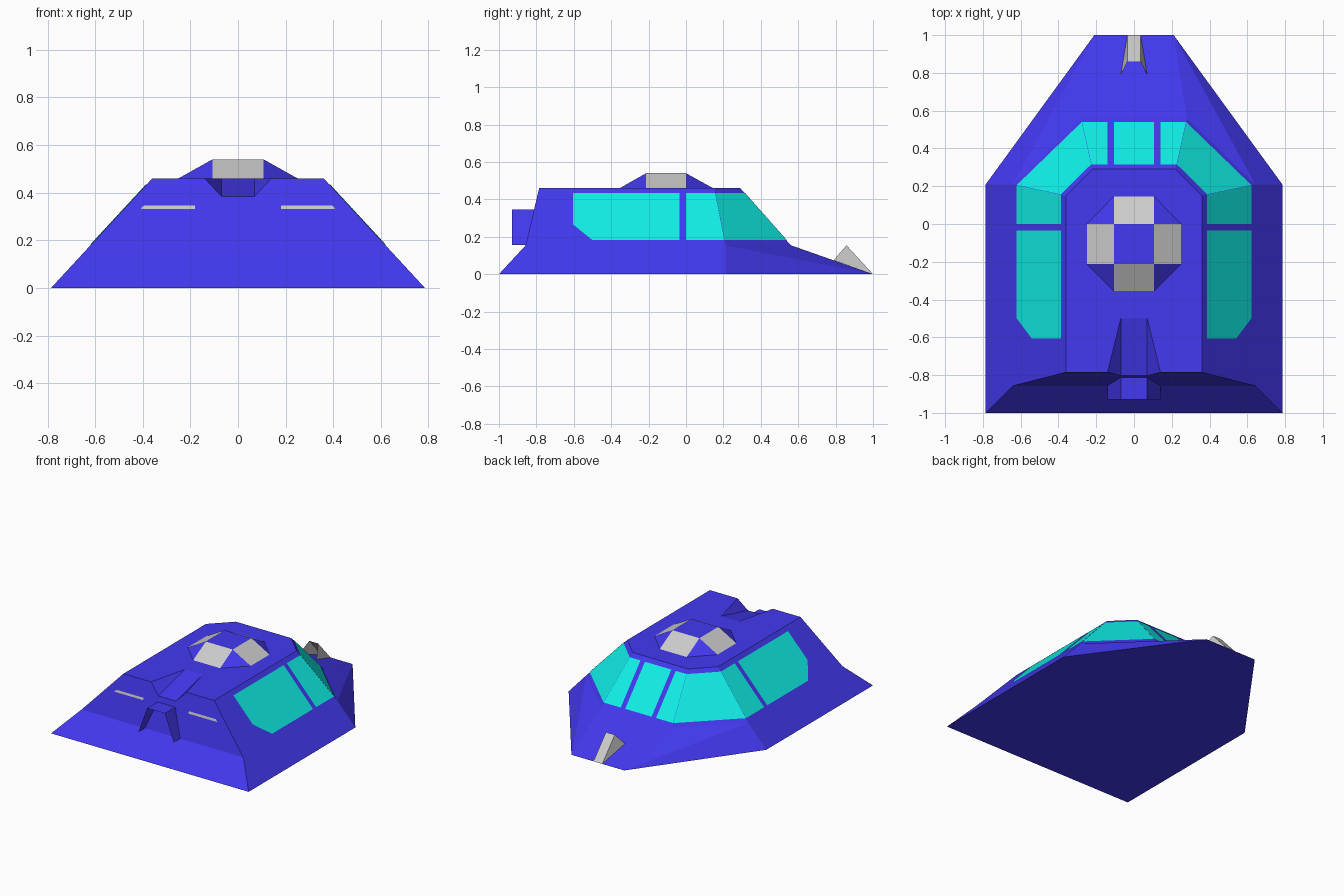
import bpy, bmesh
from mathutils import Vector

if "Cube" in bpy.data.objects:
    bpy.data.objects.remove(bpy.data.objects["Cube"])


def material(name, color):
    m = bpy.data.materials.new(name)
    m.diffuse_color = color
    m.use_nodes = True
    m.node_tree.nodes["Principled BSDF"].inputs["Base Color"].default_value = m.diffuse_color
    return m


BLUE = material("blue_paint", (0.056, 0.04, 0.87, 1))
CYAN = material("cyan_glass", (0.005, 0.87, 0.8, 1))
CORE = Vector((0, -0.1, 0.15))


def mx(p):
    return (-p[0], p[1], p[2])


def sym(half):
    """Close a half outline across x = 0."""
    return list(half) + [mx(p) for p in reversed(half)]


def build(name, faces, mat=None, mirrored=(), lift=0.0, closed=False):
    """Mesh from face outlines; 'mirrored' ones are also copied to -x."""
    bm = bmesh.new()
    every = list(faces) + list(mirrored) + [[mx(p) for p in f] for f in mirrored]
    for outline in every:
        f = bm.faces.new([bm.verts.new(p) for p in outline])
        f.normal_update()
        if f.normal.dot(f.calc_center_median() - CORE) < 0:
            f.normal_flip()
        for v in f.verts:
            v.co += f.normal * lift
    bmesh.ops.remove_doubles(bm, verts=bm.verts, dist=0.0005)
    if closed:
        bmesh.ops.recalc_face_normals(bm, faces=bm.faces)
    me = bpy.data.meshes.new(name)
    bm.to_mesh(me)
    bm.free()
    ob = bpy.data.objects.new(name, me)
    bpy.context.collection.objects.link(ob)
    if mat:
        me.materials.append(mat)
    return ob


# Key points of the right half: base, shoulder and roof rings
base_rear, base_side, base_nose = (.785, -1, 0), (.785, .21, 0), (.21, 1, 0)
mid_rear, mid_side, mid_nose = (.642, -.857, .155), (.642, .21, .155), (.28, .56, .155)
top_rear, top_side, top_nose = (.36, -.785, .46), (.36, .15, .46), (.22, .29, .46)
# Notch in the rear of the roof
notch_tip, notch_edge, notch_low = (.07, -.5, .46), (.14, -.785, .46), (.07, -.803, .385)

# Hull
build("hull", [
    sym([base_rear, base_side, base_nose]),
    sym([notch_tip, notch_edge, top_rear, top_side, top_nose]),
    sym([notch_low, notch_edge, top_rear, mid_rear]),
    sym([mid_rear, base_rear]),
    sym([top_nose, mid_nose]),
    sym([mid_nose, base_nose]),
    sym([notch_tip, notch_low]),
], BLUE, mirrored=[
    [base_rear, base_side, mid_side, top_side, top_rear, mid_rear],
    [top_nose, top_side, mid_side, mid_nose],
    [mid_nose, mid_side, base_nose],
    [mid_side, base_side, base_nose],
    [notch_tip, notch_edge, notch_low],
], closed=True)


# Windows, placed by height on the sloping walls
def on_edge(top, mid, z):
    return tuple(Vector(top).lerp(Vector(mid), (.46 - z) / .305))


def on_side(y, z):
    return (.785 - z * .924, y, z)


HI, LO = .433, .18
nose_hi, nose_lo = (on_edge(top_nose, mid_nose, z) for z in (HI, LO))
side_hi, side_lo = (on_edge(top_side, mid_side, z) for z in (HI, LO))


def at_x(x, p):
    return (x, p[1], p[2])


build("windscreen_centre", [sym([at_x(.105, nose_hi), at_x(.105, nose_lo)])], CYAN, lift=.003)
build("windscreen_sides", [], CYAN, lift=.003, mirrored=[
    [at_x(.14, nose_hi), nose_hi, nose_lo, at_x(.14, nose_lo)]])
build("corner_windows", [], CYAN, lift=.003, mirrored=[[nose_hi, side_hi, side_lo, nose_lo]])
build("side_windows", [], CYAN, lift=.003, mirrored=[
    [on_side(0, HI), side_hi, side_lo, on_side(0, LO)],
    [on_side(y, z) for y, z in ((-.035, HI), (-.035, LO), (-.5, LO), (-.605, .265), (-.605, HI))]])

# Roof turret: square cap, grey slopes, blue corner triangles
cap_f, cap_b = (.107, -.213, .54), (.107, 0, .54)
foot_f, foot_b = (.107, -.355, .46), (.107, .145, .46)
foot_sf, foot_sb = (.25, -.213, .46), (.25, 0, .46)
build("turret_cap", [sym([cap_f, cap_b])], BLUE,
      mirrored=[[cap_f, foot_f, foot_sf], [cap_b, foot_b, foot_sb]])
build("turret_panels", [sym([cap_f, foot_f]), sym([cap_b, foot_b])],
      mirrored=[[cap_f, cap_b, foot_sb, foot_sf]])

# Nose lamp housing, open at the back
lamp_tip, lamp_top, lamp_fin = (.035, 1, 0), (.035, .858, .155), (.07, .79, .075)
build("nose_lamp", [sym([lamp_tip, lamp_top])], mirrored=[[lamp_tip, lamp_top, lamp_fin]])

# Rear hood: roof and two splayed cheeks, open at the end
hood_out, hood_in = (.07, -.93, .345), (.07, -.812, .345)
build("rear_hood", [sym([hood_out, hood_in])], BLUE, mirrored=[
    [hood_out, hood_in, (.14, -.857, .155), (.14, -.93, .155)]])


# Rear slits on the upper rear wall
def on_rear(x, z):
    return (x, -.857 + (z - .155) / .305 * .072, z)


build("rear_slits", [], lift=.003, mirrored=[
    [on_rear(.18, .33), on_rear(.41, .33), on_rear(.395, .346), on_rear(.18, .346)]])
